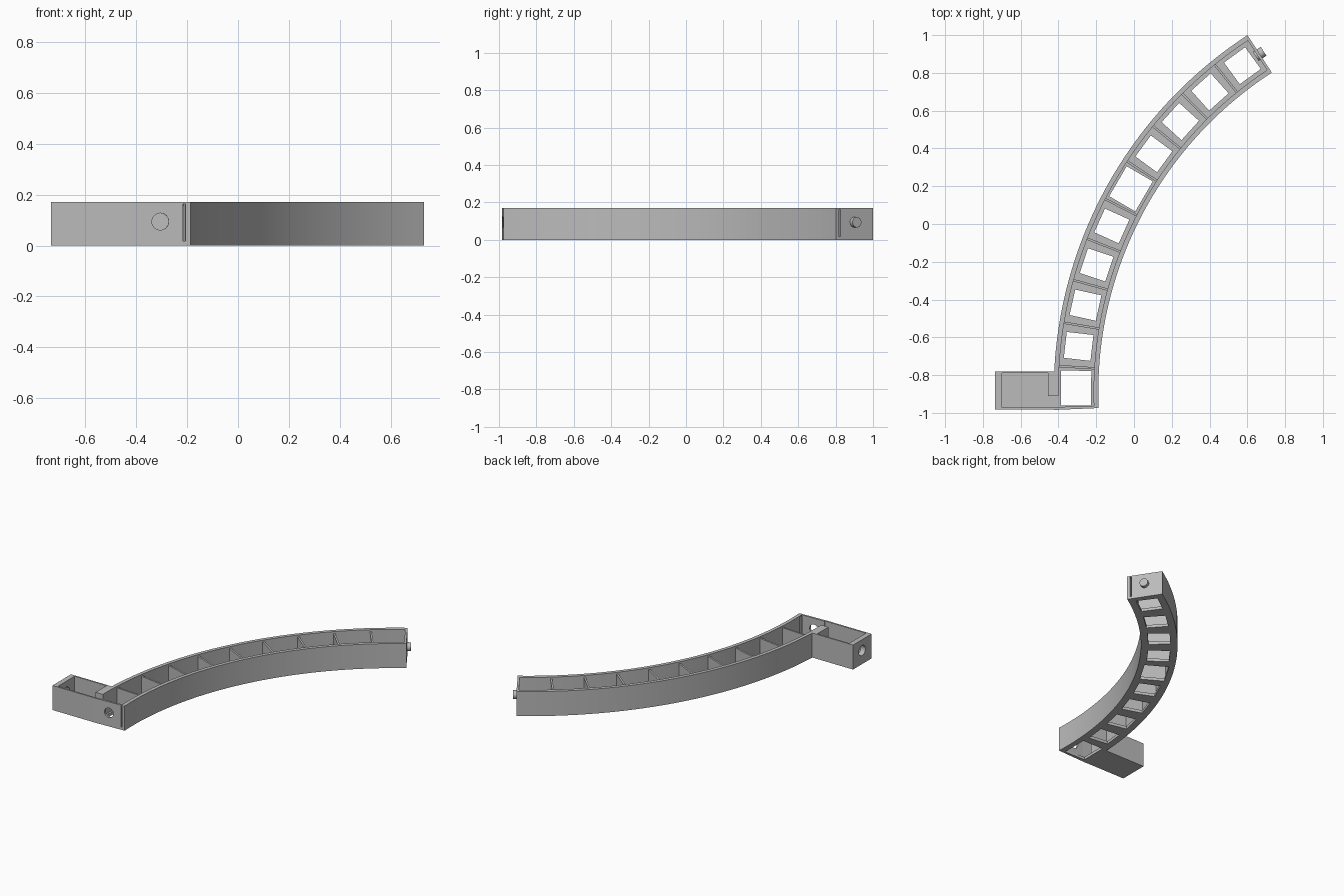
import bpy, bmesh
from math import radians, degrees, sin, cos, pi
from mathutils import Matrix, Vector

CENTRE = Vector((1.828, -0.89, 0))
R_IN, R_OUT = 2.017, 2.253
R_MID = (R_IN + R_OUT) / 2
START, END, CELLS = -2.4, 57.0, 10
STEP = (END - START) / CELLS
HEIGHT, FLOOR, WALL = 0.17, 0.02, 0.025
END_WALL = degrees(0.014 / R_MID)
PIN_Z = 0.094

old = bpy.data.objects.get("Cube")
if old:
    bpy.data.objects.remove(old, do_unlink=True)

grey = bpy.data.materials.new("plain grey")
grey.use_nodes = True
colour = (0.5, 0.5, 0.5, 1)
grey.diffuse_color = colour
grey.node_tree.nodes["Principled BSDF"].inputs["Base Color"].default_value = colour


def finish(name, bm):
    bmesh.ops.recalc_face_normals(bm, faces=bm.faces)
    mesh = bpy.data.meshes.new(name)
    bm.to_mesh(mesh)
    bm.free()
    mesh.materials.append(grey)
    obj = bpy.data.objects.new(name, mesh)
    bpy.context.collection.objects.link(obj)
    return obj


def arc_point(angle, radius, z=0.0):
    a = radians(angle)
    return CENTRE + Vector((-cos(a) * radius, sin(a) * radius, z))


def arc_block(name, r0, r1, a0, a1, z0, z1, steps=60):
    """Rectangular section swept along the arc."""
    bm = bmesh.new()
    rings = []
    for i in range(steps + 1):
        a = a0 + (a1 - a0) * i / steps
        corners = ((r0, z0), (r1, z0), (r1, z1), (r0, z1))
        rings.append([bm.verts.new(arc_point(a, r, z)) for r, z in corners])
    for p, q in zip(rings, rings[1:]):
        for k in range(4):
            n = (k + 1) % 4
            bm.faces.new((p[k], p[n], q[n], q[k]))
    bm.faces.new(rings[0])
    bm.faces.new(rings[-1])
    return finish(name, bm)


def box(name, low, high, frame=Matrix()):
    low, high = Vector(low), Vector(high)
    bm = bmesh.new()
    bmesh.ops.create_cube(bm, size=1, matrix=frame @ Matrix.Translation((low + high) / 2)
                          @ Matrix.Diagonal((*(high - low), 1)))
    return finish(name, bm)


def rod(name, radius, length, frame):
    """Cylinder along the local y axis of a frame."""
    bm = bmesh.new()
    bmesh.ops.create_cone(bm, cap_ends=True, segments=32, radius1=radius, radius2=radius,
                          depth=length, matrix=frame @ Matrix.Rotation(pi / 2, 4, 'X'))
    return finish(name, bm)


def track_frame(angle, z=0.0):
    """Local x points to the arc centre, local y runs along the track."""
    return Matrix.Translation(arc_point(angle, R_MID, z)) @ Matrix.Rotation(-radians(angle), 4, 'Z')


def carve(obj, cutters):
    for cutter in cutters:
        cutter.hide_render = True
        mod = obj.modifiers.new("cut", 'BOOLEAN')
        mod.operation, mod.solver, mod.object = 'DIFFERENCE', 'EXACT', cutter
    graph = bpy.context.evaluated_depsgraph_get()
    mesh = bpy.data.meshes.new_from_object(obj.evaluated_get(graph))
    obj.modifiers.clear()
    obj.data = mesh
    for cutter in cutters:
        bpy.data.objects.remove(cutter, do_unlink=True)


# Curved track: hollow channel with a window in the floor of every cell
track = arc_block("curved_track", R_IN, R_OUT, START, END, 0, HEIGHT)
cuts = [arc_block("channel_cutter", R_IN + WALL, R_OUT - WALL,
                  START + END_WALL, END - END_WALL, FLOOR, 0.3)]
for i in range(CELLS):
    wide = i in (0, 5)
    hx, hy = (0.08, 0.092) if wide else (0.071, 0.069)
    cuts.append(box("window_cutter", (-hx, -hy, -0.1), (hx, hy, 0.1),
                    track_frame(START + STEP * (i + 0.5))))

# Pin hole and narrow slots in the end walls
cuts.append(rod("pin_hole_cutter", 0.033, 0.1, track_frame(START, PIN_Z)))
for angle in (START, END):
    cuts.append(box("slot_cutter", (0.09, -0.03, 0.018), (0.099, 0.03, 0.163), track_frame(angle)))


# Doorway between the first cell and the side box
def doorway():
    return box("doorway_cutter", (-0.5, -0.972, FLOOR), (-0.385, -0.91, 0.3))


cuts.append(doorway())
carve(track, cuts)

# Thin dividers between cells
for i in range(1, CELLS):
    half = R_MID - R_IN - WALL + 0.004
    box(f"divider_{i}", (-half, -0.006, 0.005), (half, 0.006, 0.158), track_frame(START + STEP * i))

# Pin on the far end
pin = rod("end_pin", 0.028, 0.05, track_frame(END, PIN_Z))

# Side box with an open top and a hole in its outer wall
side_box = box("side_box", (-0.735, -0.983, 0), (-0.405, -0.78, HEIGHT))
side_frame = Matrix.Translation((-0.72, -0.88, PIN_Z)) @ Matrix.Rotation(pi / 2, 4, 'Z')
carve(side_box, [
    box("cavity_cutter", (-0.70, -0.972, FLOOR), (-0.455, -0.79, 0.3)),
    rod("side_hole_cutter", 0.035, 0.1, side_frame),
    doorway(),
])

# Smooth the curved surfaces, keep corners crisp
bpy.ops.object.select_all(action='DESELECT')
for obj in (track, side_box, pin):
    obj.select_set(True)
bpy.context.view_layer.objects.active = track
bpy.ops.object.shade_smooth_by_angle(angle=radians(30))
